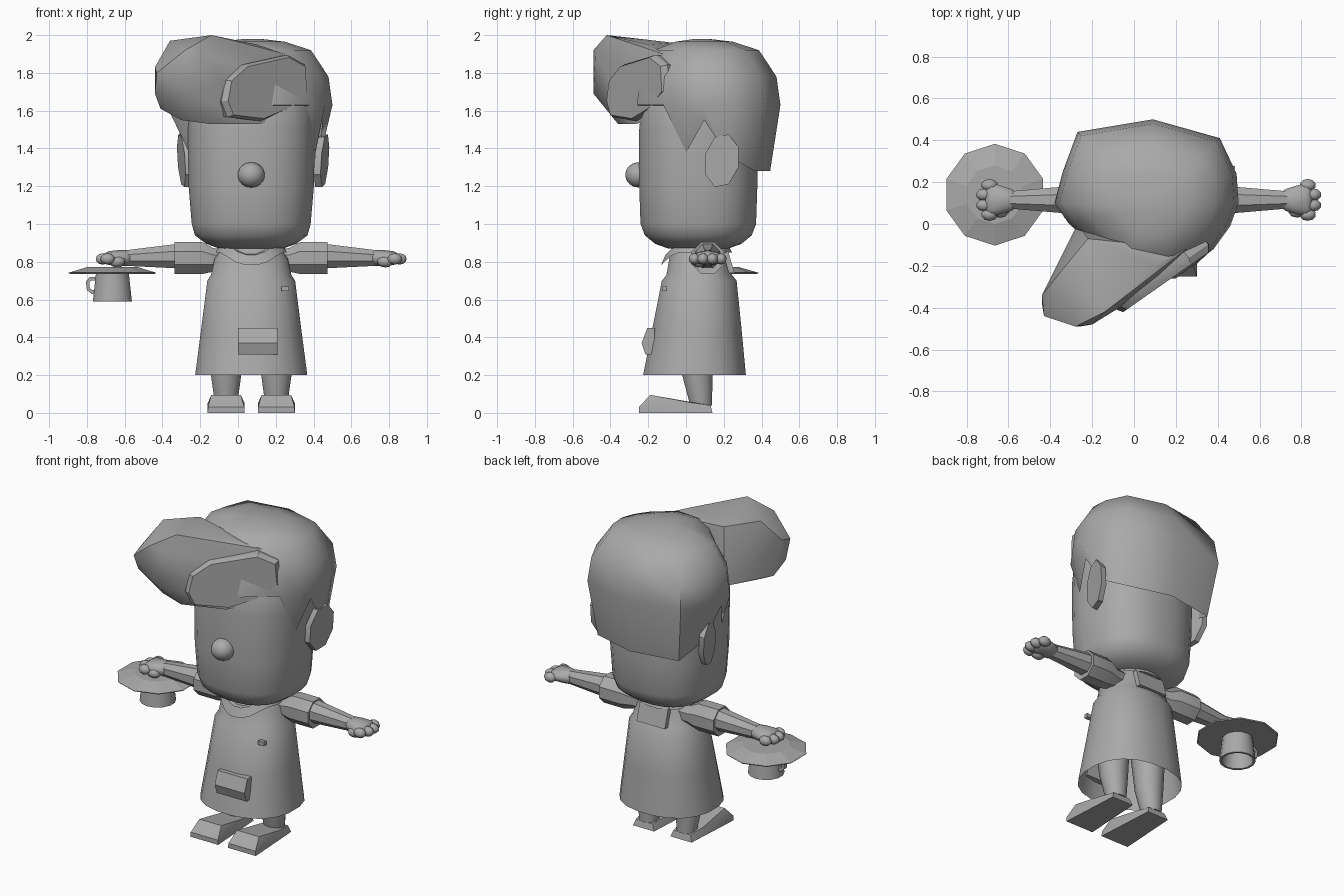
import bpy, bmesh, math
from mathutils import Vector

if "Cube" in bpy.data.objects:
    bpy.data.objects.remove(bpy.data.objects["Cube"])

grey = bpy.data.materials.new("clay_grey")
grey.diffuse_color = (0.4, 0.4, 0.4, 1)
grey.use_nodes = True
grey.node_tree.nodes["Principled BSDF"].inputs["Base Color"].default_value = grey.diffuse_color
CX = 0.07  # mirror axis of the figure


def finish(name, bm, angle=40):
    bmesh.ops.recalc_face_normals(bm, faces=bm.faces)
    me = bpy.data.meshes.new(name)
    bm.to_mesh(me)
    bm.free()
    me.materials.append(grey)
    me.shade_smooth()
    me.set_sharp_from_angle(angle=math.radians(angle))
    ob = bpy.data.objects.new(name, me)
    bpy.context.collection.objects.link(ob)
    return ob


def loft(name, rings, caps=(True, True), angle=40):
    bm = bmesh.new()
    rows = [[bm.verts.new(p) for p in r] for r in rings]
    n = len(rows[0])
    for a, b in zip(rows, rows[1:]):
        for i in range(n):
            j = (i + 1) % n
            bm.faces.new((a[i], a[j], b[j], b[i]))
    if caps[0]:
        bm.faces.new(rows[0])
    if caps[1]:
        bm.faces.new(rows[-1])
    return finish(name, bm, angle)


def hull(name, pts, angle=35):
    bm = bmesh.new()
    vs = [bm.verts.new(p) for p in pts]
    bmesh.ops.convex_hull(bm, input=vs)
    loose = [v for v in bm.verts if not v.link_faces]
    bmesh.ops.delete(bm, geom=loose, context='VERTS')
    return finish(name, bm, angle)


def ball(name, c, size, seg=14):
    bm = bmesh.new()
    bmesh.ops.create_uvsphere(bm, u_segments=seg, v_segments=seg // 2 + 1, radius=1)
    for v in bm.verts:
        v.co = Vector(c) + Vector([v.co[k] * size[k] for k in range(3)])
    return finish(name, bm, 60)


def oval(cx, cy, z, rx, ry, n=16, e=2.0):
    """Horizontal ring, squarer for e > 2."""
    pts = []
    for i in range(n):
        a = 2 * math.pi * (i + 0.5) / n
        c, s = math.cos(a), math.sin(a)
        pts.append((cx + rx * math.copysign(abs(c) ** (2 / e), c),
                    cy + ry * math.copysign(abs(s) ** (2 / e), s), z))
    return pts


def side_ring(x, y, z, ry, rz, n=8):
    """Ring facing along x."""
    return [(x, y + ry * math.cos(2 * math.pi * (i + 0.5) / n),
             z + rz * math.sin(2 * math.pi * (i + 0.5) / n)) for i in range(n)]


# Head and nose
loft("head", [oval(CX, 0.065, z, rx, ry, 24, 2.4) for z, rx, ry in (
    (0.87, 0.17, 0.16), (0.895, 0.24, 0.23), (0.94, 0.30, 0.285), (1.0, 0.317, 0.308),
    (1.2, 0.334, 0.315), (1.5, 0.34, 0.315), (1.65, 0.33, 0.30), (1.8, 0.25, 0.22))])
ball("nose", (CX, -0.25, 1.26), (0.072, 0.072, 0.067), 16)

# Hair cap: outline with its own hem height at each point
outline = [(.09, .5, 1.28), (.41, .41, 1.28), (.49, .24, 1.36), (.5, .1, 1.55), (.46, -.01, 1.38),
           (.38, -.12, 1.62), (.2, -.26, 1.62), (-.08, -.26, 1.62), (-.22, -.08, 1.62),
           (-.31, 0, 1.38), (-.38, .1, 1.55), (-.34, .25, 1.36), (-.27, .44, 1.28)]


def hair_ring(s, z=None):
    return [(.08 + (x - .08) * s, .08 + (y - .08) * s, h if z is None else z) for x, y, h in outline]


loft("hair_cap", [hair_ring(.87), hair_ring(1, 1.63), hair_ring(.95, 1.78),
                  hair_ring(.73, 1.92), hair_ring(.4, 1.965), hair_ring(.1, 1.98)],
     caps=(False, True), angle=55)

# Swept quiff
hull("hair_quiff", [
    (-.22, -.07, 1.96), (.1, -.2, 1.95), (-.14, -.42, 2.0), (-.36, -.24, 1.97),
    (-.44, -.34, 1.83), (-.44, -.38, 1.69), (-.43, -.44, 1.8), (-.28, -.49, 1.92),
    (-.26, -.49, 1.69), (-.2, -.48, 1.9), (-.41, -.3, 1.61), (-.3, -.33, 1.55),
    (-.15, -.36, 1.53), (-.2, -.18, 1.56), (.1, -.27, 1.53), (.28, -.15, 1.55),
    (-.07, -.4, 1.75), (.34, -.09, 1.75), (.25, -.12, 1.9), (-.27, 0, 1.62)])

# Flat curl at the end of the quiff
curl = [(-.07, 1.65), (-.05, 1.76), (.04, 1.84), (.27, 1.89), (.36, 1.84),
        (.37, 1.70), (.27, 1.61), (.13, 1.55), (-.04, 1.57)]
mid = (.15, 1.72)


def curl_ring(s, out):
    pts = []
    for x, z in curl:
        x, z = mid[0] + (x - mid[0]) * s, mid[1] + (z - mid[1]) * s
        pts.append((x + out * .58, -.37 + .7 * x - out * .81, z))
    return pts


loft("hair_curl", [curl_ring(1, -.09), curl_ring(1.03, -.02), curl_ring(.95, .012)], angle=25)

# Coat, collar and small coat details
loft("coat", [oval(CX, cy, z, rx, ry, 20, 2.3) for z, rx, ry, cy in (
    (.2, .30, .275, .045), (.45, .267, .238, .058), (.70, .235, .20, .07),
    (.73, .215, .175, .07), (.82, .195, .155, .065), (.875, .15, .14, .065))], caps=(False, True))


def collar_ring(r, top):
    pts = []
    for x, y, z in oval(CX, .055, 0, r, r, 20):
        front = max(0, (-(y - .055) / r - .6) / .4)
        pts.append((x, y, top - .07 * front))
    return pts


loft("collar", [collar_ring(.19, .85), collar_ring(.165, .905), collar_ring(.12, .91)],
     caps=(False, False))
hull("coat_pocket", [(x, y, z) for x in (.0, .21) for y, z in (
    (-.165, .45), (-.205, .45), (-.235, .37), (-.215, .31), (-.17, .31))])
hull("coat_tab", [(x, y, z) for x in (.23, .27) for y in (-.125, -.10) for z in (.645, .67)])
hull("back_panel", [(x, y, z) for x in (-.03, .17) for y, z in (
    (.2, .87), (.225, .85), (.257, .74), (.2, .74))])

# Paired parts
for s, side in ((1, "left"), (-1, "right")):
    def X(d):
        return CX + s * d

    AY = .115
    loft(side + "_sleeve", [side_ring(X(d), AY, z, r, r) for d, z, r in (
        (.10, .81, .06), (.20, .81, .067), (.26, .82, .092), (.405, .82, .092),
        (.40, .825, .07))], angle=35)
    loft(side + "_forearm", [side_ring(X(d), AY, z, r, r) for d, z, r in (
        (.39, .83, .07), (.66, .82, .045))], angle=35)
    # hand with a palm and stubby fingers
    loft(side + "_palm", [side_ring(X(d), AY, .82, ry, rz, 10) for d, ry, rz in (
        (.63, .035, .03), (.655, .055, .042), (.70, .07, .042), (.755, .085, .036),
        (.78, .06, .02))], angle=60)
    for k, (d, dy) in enumerate(((.76, -.07), (.785, -.025), (.785, .025), (.76, .07))):
        ball(f"{side}_finger_{k + 1}", (X(d), AY + dy, .815), (.04, .03, .03), 10)
    ball(side + "_thumb", (X(.71), AY - .05, .80), (.045, .035, .03), 10)

    # leg and shoe
    LX = X(.133)
    loft(side + "_leg", [oval(LX, cy, z, r, r, 12) for z, r, cy in (
        (.04, .06, .08), (.2, .083, .06), (.42, .10, .05))])
    hull(side + "_shoe", [(LX + k * w, y, z) for k in (-1, 1) for w, y, z in (
        (.098, -.25, 0), (.096, -.25, .03), (.078, -.19, .095), (.098, -.17, .05),
        (.075, .02, .055), (.06, .13, .04), (.075, .14, 0))], angle=25)

    # ear, leaning outward to the rear
    ear = []
    for i in range(8):
        a = math.pi * (i + .5) / 4
        u, v = math.cos(a), math.sin(a)
        for t in (0, .035):
            ear.append((X(.355 + .022 * u + t + .008 * v - (.02 if s < 0 else 0)),
                        .19 + .095 * u - .015 * t, 1.335 + .143 * v + .02 * u))
    hull(side + "_ear", ear)

# Overturned saucer with a hanging cup
SX, SY = -.665, .14
loft("saucer", [oval(SX, SY, z, r, r, 10) for z, r in (
    (.736, .238), (.742, .243), (.772, .14))], angle=10)
loft("cup", [oval(SX, SY, z, r, r, 14) for z, r in (
    (.75, .088), (.59, .106), (.59, .092), (.69, .08))])

# Cup handle
handle = [(-.75, .72), (-.785, .72), (-.805, .695), (-.80, .65), (-.775, .63), (-.75, .635)]
inner = [(-.75, .70), (-.778, .70), (-.787, .69), (-.784, .66), (-.77, .65), (-.75, .655)]
for i in range(5):
    quad = (handle[i], handle[i + 1], inner[i + 1], inner[i])
    hull(f"cup_handle_{i + 1}", [(x, y, z) for x, z in quad for y in (SY - .015, SY + .015)])
